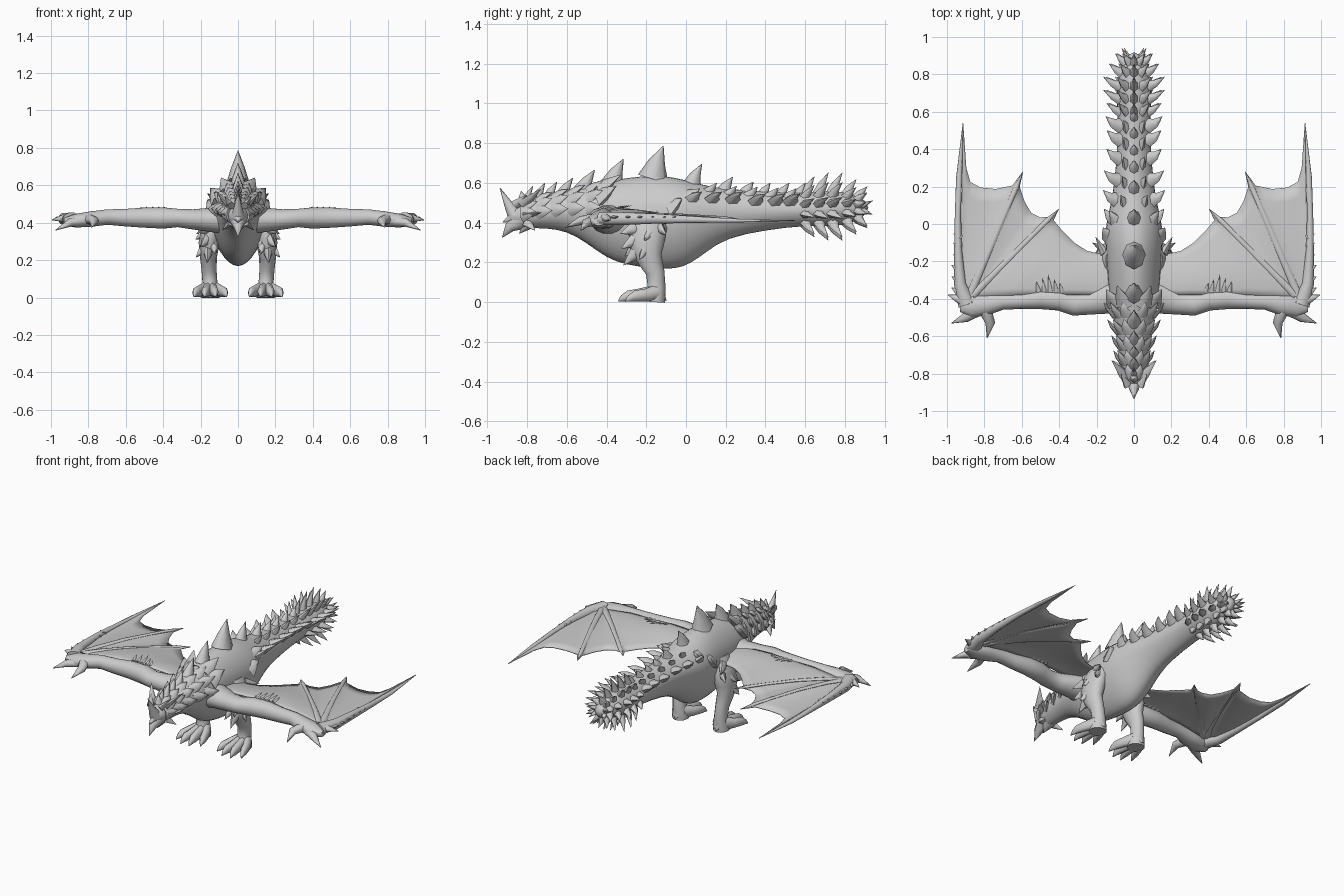
import bpy, bmesh, math
from mathutils import Vector as V

hide = bpy.data.materials.new("grey_hide")
hide.diffuse_color = (0.6, 0.6, 0.6, 1)


def finish(bm, name, mirror=False, angle=68, thick=0, subdiv=0):
    bmesh.ops.recalc_face_normals(bm, faces=bm.faces)
    me = bpy.data.meshes.new(name)
    bm.to_mesh(me)
    bm.free()
    me.materials.append(hide)
    me.shade_smooth()
    me.set_sharp_from_angle(angle=math.radians(angle))
    ob = bpy.data.objects.new(name, me)
    bpy.context.collection.objects.link(ob)
    if subdiv:
        m = ob.modifiers.new("round", 'SUBSURF')
        m.levels = m.render_levels = subdiv
    if thick:
        m = ob.modifiers.new("thickness", 'SOLIDIFY')
        m.thickness, m.offset = thick, 0
    if mirror:
        ob.modifiers.new("mirror", 'MIRROR').use_clip = False
    return ob


def skin(bm, rings):
    """Join rings of points into a closed tube."""
    rows = [[bm.verts.new(p) for p in r] for r in rings]
    n = len(rows[0])
    for a, b in zip(rows, rows[1:]):
        for i in range(n):
            j = (i + 1) % n
            bm.faces.new((a[i], a[j], b[j], b[i]))
    bm.faces.new(rows[0])
    bm.faces.new(rows[-1])


def tube(bm, path, n=10, up=(0, 0, 1)):
    """Path entries: x, y, z, side radius, up radius."""
    pts = [V(p[:3]) for p in path]
    rings = []
    for i, p in enumerate(path):
        t = (pts[min(i + 1, len(pts) - 1)] - pts[max(i - 1, 0)]).normalized()
        s = t.cross(V(up)).normalized()
        u = s.cross(t)
        rings.append([pts[i] + s * p[3] * math.cos(k * math.tau / n) + u * p[4] * math.sin(k * math.tau / n)
                      for k in range(n)])
    skin(bm, rings)


def spike(bm, base, tip, wide, thin, axis=(0, 1, 0), bend=(0, 0, 0), n=6):
    """Flattened thorn, widest along the given axis."""
    base, tip = V(base), V(tip)
    d = (tip - base).normalized()
    v = d.cross(V(axis)).normalized()
    u = v.cross(d)
    rings = []
    for t, k in ((0, 1), (0.5, 0.55), (1, 0.03)):
        c = base.lerp(tip, t) + (V(bend) if t == 0.5 else V())
        rings.append([c + (u * wide * math.cos(a) + v * thin * math.sin(a)) * k
                      for a in (i * math.tau / n for i in range(n))])
    skin(bm, rings)


# Body, neck and tail: y, half width, bottom, widest height, top
SECT = [(-0.90, .012, .40, .43, .45), (-0.86, .04, .38, .43, .48), (-0.79, .068, .37, .44, .52),
        (-0.70, .078, .37, .45, .54), (-0.60, .092, .355, .46, .56), (-0.50, .115, .295, .46, .585),
        (-0.40, .135, .215, .45, .61), (-0.30, .145, .18, .44, .63), (-0.15, .155, .16, .44, .645),
        (-0.05, .16, .16, .45, .63), (0.02, .15, .185, .46, .61), (0.10, .13, .245, .46, .59),
        (0.20, .11, .32, .46, .57), (0.40, .092, .36, .46, .56), (0.60, .09, .385, .465, .55),
        (0.75, .10, .375, .47, .565), (0.85, .072, .40, .475, .545), (0.92, .025, .45, .475, .50)]


def body_at(y):
    for a, b in zip(SECT, SECT[1:]):
        if a[0] <= y <= b[0]:
            t = (y - a[0]) / (b[0] - a[0])
            return [p + (q - p) * t for p, q in zip(a, b)][1:]
    return SECT[-1][1:] if y > 0 else SECT[0][1:]


def surface(y, ang):
    """Point on the body, slightly pinched towards the spine and keel."""
    w, lo, mid, hi = body_at(y)
    c, s = math.cos(ang), math.sin(ang)
    return V((w * c * (1 - .22 * s * s), y, mid + s * ((hi - mid) if s > 0 else (mid - lo))))


bm = bmesh.new()
skin(bm, [[surface(s[0], k * math.tau / 16) for k in range(16)] for s in SECT])
finish(bm, "body", subdiv=1)

# Ridge of thorns down the back: base y, tip y, tip height, half length
bm = bmesh.new()
for y0, y1, z, w in [(-.81, -.77, .585, .03), (-.75, -.71, .60, .035), (-.69, -.65, .605, .035),
                     (-.62, -.57, .625, .04), (-.52, -.46, .665, .05), (-.37, -.315, .72, .06),
                     (-.165, -.115, .785, .08), (.03, .08, .695, .05), (.19, .235, .63, .045),
                     (.30, .34, .605, .04), (.39, .425, .60, .035), (.48, .52, .60, .035), (.57, .60, .60, .035)]:
    spike(bm, (0, y0, body_at(y0)[3] - .025), (0, y1, z), w, w * .7 + .005, bend=(0, -.008, 0), n=8)
finish(bm, "back_thorns")

# Overlapping plates on the neck
bm = bmesh.new()
for y, reach in [(-.79, .03), (-.715, .035), (-.635, .035), (-.55, .04), (-.46, .04)]:
    for ang, r in ((.1, 1), (.62, 1.05), (1.1, .8)):
        p = surface(y, ang)
        out = V((math.cos(ang), 0, math.sin(ang)))
        spike(bm, p - out * .025 - V((0, .03, 0)), p + out * reach * r + V((0, .04, 0)), .045, .024,
              axis=(-out.z, 0, out.x), bend=out * .008)
finish(bm, "neck_plates", True)

# Thorns and plates along the tail sides
bm = bmesh.new()
for y, x, z in [(.08, .16, .54), (.18, .165, .54), (.285, .16, .54), (.40, .147, .53), (.50, .145, .53), (.575, .152, .53)]:
    p = surface(y - .04, .55) * .9
    p.y, p.z = y - .05, z - .03
    spike(bm, p, (x, y, z + .015), .045, .028, bend=(.006, -.01, .004))
for y in (.14, .24, .345, .45, .54):
    p = surface(y - .02, 1.05)
    spike(bm, p - V((.005, .015, .025)), p + V((.018, .035, .03)), .035, .025)
finish(bm, "tail_side_thorns", True)

# Club of thorns around the tail end
bm = bmesh.new()
for y, r in [(.635, .155), (.705, .173), (.775, .173), (.845, .14), (.90, .105)]:
    for k in range(10):
        a = k * math.tau / 10 + math.pi / 2
        d = V((math.cos(a), 0, math.sin(a)))
        rr = r * (1 if k % 2 == 0 else .9)
        b = surface(y - .04, a)
        spike(bm, b - d * .025, (d.x * rr, y + .012, .472 + d.z * rr * 1.04), .034, .026, bend=(0, -.008, 0))
for x, z in ((.05, .51), (-.05, .51), (.04, .44), (-.04, .44)):
    spike(bm, (x * .4, .86, .475), (x * 1.3, .94, z), .024, .024, axis=(0, 0, 1))
finish(bm, "tail_club_thorns")

# Shoulder and hip plates
bm = bmesh.new()
for b, t, w in [((.09, -.43, .53), (.148, -.35, .585), .07), ((.05, -.43, .57), (.09, -.33, .64), .06),
                ((.12, -.07, .48), (.165, -.02, .52), .07), ((.09, .01, .53), (.13, .07, .57), .05)]:
    spike(bm, b, t, w, .035, axis=(1, 0, -.6))
finish(bm, "shoulder_plates", True)

# Head: brow and cheek horns, nose horn, hooked beak and jaw
bm = bmesh.new()
for b, t, w in [((.045, -.82, .49), (.12, -.73, .57), .035), ((.05, -.80, .44), (.115, -.73, .45), .035),
                ((.035, -.86, .49), (.07, -.80, .54), .028), ((.04, -.80, .40), (.085, -.76, .36), .028)]:
    spike(bm, b, t, w, .02)
finish(bm, "head_horns", True)
bm = bmesh.new()
spike(bm, (0, -.86, .44), (0, -.937, .575), .04, .035, bend=(0, .004, -.015), n=8)
spike(bm, (0, -.82, .505), (0, -.83, .56), .03, .025)
spike(bm, (0, -.83, .41), (0, -.925, .325), .05, .045, bend=(0, -.01, .01), n=8)
spike(bm, (0, -.79, .395), (0, -.84, .345), .03, .045)
spike(bm, (0, -.85, .44), (0, -.925, .40), .035, .035, axis=(1, 0, 0))
finish(bm, "nose_horn_and_beak")

# Wing arm with clawed hand
bm = bmesh.new()
tube(bm, [(.06, -.39, .42, .10, .085), (.15, -.395, .415, .085, .066), (.24, -.42, .418, .065, .055),
          (.32, -.43, .425, .06, .05), (.40, -.405, .425, .058, .058), (.50, -.40, .427, .055, .055),
          (.60, -.41, .427, .045, .048), (.70, -.415, .43, .042, .042), (.78, -.43, .42, .055, .042),
          (.87, -.44, .41, .062, .037), (.93, -.44, .405, .03, .02)], 14)
finish(bm, "wing_arm", True)
bm = bmesh.new()
for b, m, t in [((.82, -.45, .41), (.90, -.50, .40), (.975, -.53, .36)),
                ((.80, -.45, .42), (.768, -.53, .41), (.785, -.61, .375)),
                ((.86, -.41, .42), (.93, -.405, .425), (.995, -.378, .415))]:
    tube(bm, [(*b, .036, .03), (*m, .026, .022), (*t, .002, .002)], 8)
finish(bm, "wing_claws", True)


# Wing fingers, arched together with the membrane
def arch(t):
    return .022 * math.sin(math.pi * t ** .8)


WRIST = V((.89, -.41, .425))
TIPS = [V((.914, .545, .41)), V((.594, .28, .415)), V((.402, .08, .42))]
bm = bmesh.new()
tube(bm, [(.89, -.43, .42, .05, .035), (.93, -.32, .42, .032, .034), (.94, -.15, .42, .022, .026),
          (.942, .05, .415, .016, .017), (.935, .25, .41, .016, .01), (.914, .545, .41, .001, .001)], 10)
for t in TIPS[1:]:
    pts = [WRIST.lerp(t, f) + V((0, 0, arch(f))) for f in (0, .2, .45, .7, .88, 1)]
    tube(bm, [(*p, a, b) for p, a, b in zip(pts, (.022, .018, .015, .013, .013, .001),
                                            (.016, .008, .007, .006, .009, .001))], 8)
finish(bm, "wing_fingers", True)

# Small thorns on the outer wing edge and on top of the wing
bm = bmesh.new()
for y in (-.34, -.28, -.22, -.16, -.10, -.05):
    spike(bm, (.93, y - .03, .425), (.968 + (.008 if y < -.2 else -.002), y, .43), .024, .014)
for x, l in ((.385, .035), (.415, .055), (.447, .08), (.48, .065), (.51, .045)):
    spike(bm, (x, -.36, .468), (x + .012, -.35 + l, .486), .013, .008, axis=(1, 0, 0))
finish(bm, "wing_thorns", True)


# Wing membrane: three scalloped panels
def curve(points, s):
    f = s * (len(points) - 1)
    i = min(int(f), len(points) - 2)
    return V(points[i]).lerp(V(points[i + 1]), f - i)


def panel(bm, start, edge, sag, rise, nu=18, nv=8):
    rows = []
    for j in range(nv + 1):
        t = j / nv
        row = []
        for i in range(nu + 1):
            s = i / nu
            p = curve(start, s).lerp(curve(edge, s), t)
            p.z += sag * math.sin(math.pi * s) * math.sin(math.pi * min(1, t * .8 + .1)) + rise(s) * arch(t)
            row.append(bm.verts.new(p))
        rows.append(row)
    for a, b in zip(rows, rows[1:]):
        for i in range(nu):
            bm.faces.new((a[i], a[i + 1], b[i + 1], b[i]))


bm = bmesh.new()
panel(bm, [WRIST + V((.04, 0, 0)), WRIST],
      [TIPS[0], (.897, .30, .41), (.875, .225, .41), (.82, .195, .41), (.74, .187, .41), (.65, .205, .415), TIPS[1]],
      -.01, lambda s: s)
panel(bm, [WRIST, WRIST - V((.02, 0, 0))],
      [TIPS[1], (.612, .20, .415), (.585, .12, .415), (.55, .06, .415), (.50, .035, .42), (.44, .04, .42), TIPS[2]],
      -.008, lambda s: 1)
panel(bm, [WRIST - V((.02, 0, 0)), (.68, -.39, .452), (.40, -.38, .465), (.12, -.38, .455)],
      [TIPS[2], (.43, .02, .42), (.38, -.04, .423), (.32, -.10, .425), (.25, -.145, .425), (.18, -.16, .425), (.10, -.15, .425)],
      .006, lambda s: 1 - .6 * s)
bmesh.ops.remove_doubles(bm, verts=bm.verts, dist=.0005)
finish(bm, "wing_membrane", True, thick=.005)

# Legs and feet
bm = bmesh.new()
tube(bm, [(.11, -.19, .45, .045, .075), (.14, -.19, .38, .055, .095), (.155, -.20, .29, .056, .09),
          (.158, -.185, .22, .046, .064), (.155, -.155, .15, .04, .047), (.15, -.148, .08, .04, .045),
          (.148, -.158, .03, .052, .055), (.148, -.16, .0, .052, .055)], 12, up=(0, 1, 0))
finish(bm, "leg", True)
bm = bmesh.new()
for x, y in ((.075, -.30), (.125, -.335), (.175, -.335), (.222, -.30)):
    k = (x - .148)
    tube(bm, [(.148 + k * .3, -.15, .045, .03, .042), (.148 + k * .75, y + .10, .035, .025, .033),
              (x, y + .045, .03, .022, .028), (x + k * .12, y + .015, .018, .012, .017),
              (x + k * .2, y - .005, .004, .002, .003)], 8)
spike(bm, (.148, -.12, .03), (.148, -.098, .005), .03, .02, axis=(1, 0, 0))
finish(bm, "toes", True)

# Thorns on the thigh and knee
bm = bmesh.new()
for b, t in [((.16, -.25, .25), (.165, -.315, .185)), ((.165, -.26, .31), (.20, -.325, .27)),
             ((.165, -.26, .37), (.205, -.33, .345)), ((.175, -.20, .27), (.225, -.235, .215)),
             ((.17, -.18, .35), (.228, -.21, .31)), ((.155, -.14, .38), (.222, -.10, .34)),
             ((.155, -.16, .42), (.205, -.07, .40)), ((.13, -.25, .28), (.12, -.31, .23))]:
    spike(bm, b, t, .036, .028, axis=(0, 0, 1))
finish(bm, "thigh_thorns", True)
